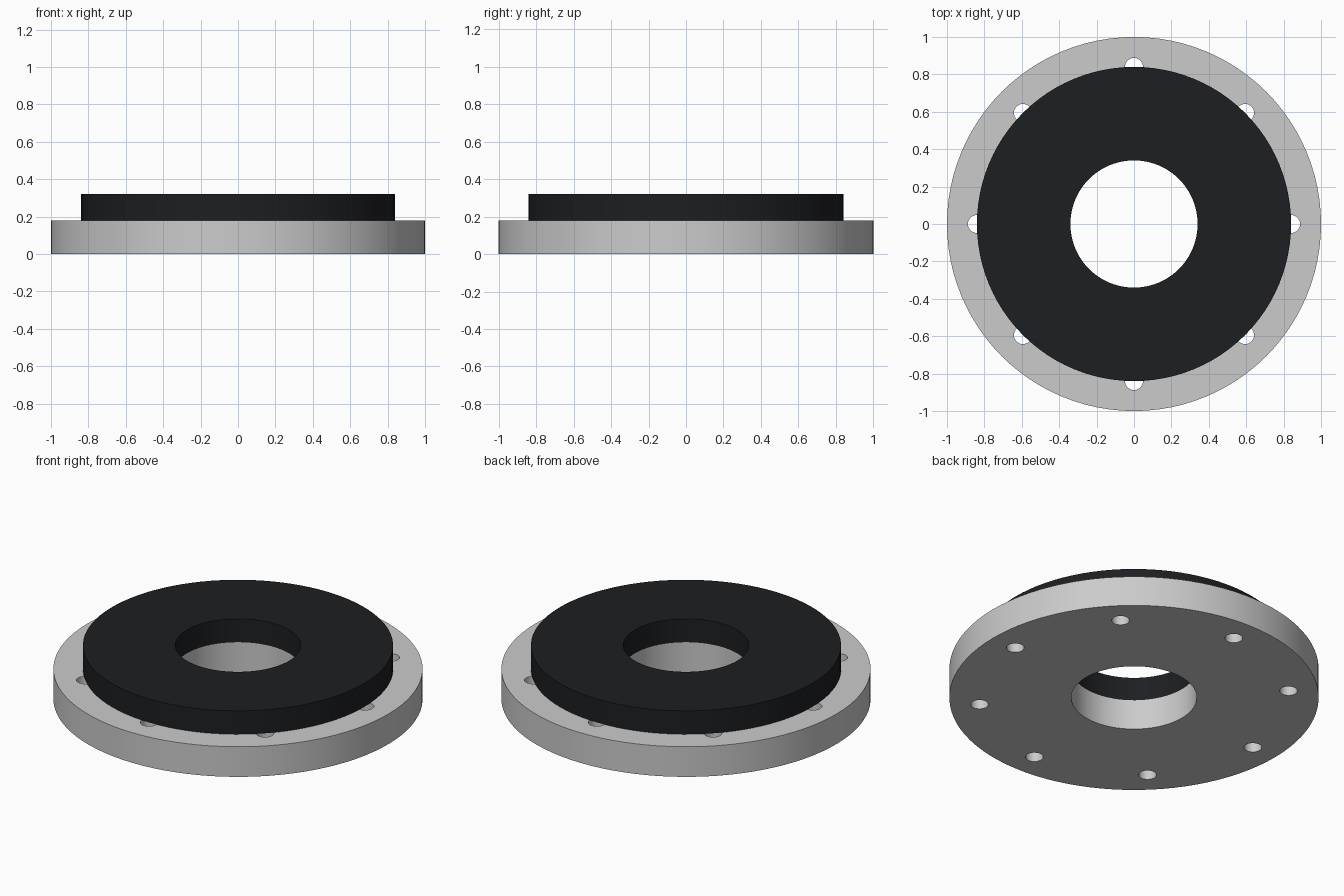
import bpy
import bmesh
from math import cos, sin, pi

if "Cube" in bpy.data.objects:
    bpy.data.objects.remove(bpy.data.objects["Cube"])

SEGMENTS = 96
BORE = 0.34
STEP = 0.18
TOP = 0.32
HOLE_CIRCLE = 0.84
HOLE_RADIUS = 0.048


def ring(name, outer, inner, z0, z1):
    """Solid ring with a rectangular section."""
    bm = bmesh.new()
    section = [(inner, z0), (outer, z0), (outer, z1), (inner, z1)]
    loops = []
    for i in range(SEGMENTS):
        a = 2 * pi * i / SEGMENTS
        loops.append([bm.verts.new((r * cos(a), r * sin(a), z)) for r, z in section])
    for i in range(SEGMENTS):
        a, b = loops[i], loops[(i + 1) % SEGMENTS]
        for j in range(4):
            k = (j + 1) % 4
            bm.faces.new((a[j], b[j], b[k], a[k]))
    bmesh.ops.recalc_face_normals(bm, faces=bm.faces)
    mesh = bpy.data.meshes.new(name)
    bm.to_mesh(mesh)
    bm.free()
    obj = bpy.data.objects.new(name, mesh)
    bpy.context.collection.objects.link(obj)
    return obj


def smooth(obj):
    bpy.ops.object.select_all(action='DESELECT')
    obj.select_set(True)
    bpy.context.view_layer.objects.active = obj
    bpy.ops.object.shade_smooth_by_angle()


# Flange plate
flange = ring("flange_plate", 1.0, BORE, 0, STEP)

# Eight bolt holes cut in one pass
bm = bmesh.new()
for i in range(8):
    a = 2 * pi * i / 8
    made = bmesh.ops.create_cone(bm, cap_ends=True, segments=32,
                                 radius1=HOLE_RADIUS, radius2=HOLE_RADIUS, depth=0.6)
    bmesh.ops.translate(bm, verts=made["verts"],
                        vec=(HOLE_CIRCLE * cos(a), HOLE_CIRCLE * sin(a), 0.1))
cut_mesh = bpy.data.meshes.new("bolt_hole_cutter")
bm.to_mesh(cut_mesh)
bm.free()
cutter = bpy.data.objects.new("bolt_hole_cutter", cut_mesh)
bpy.context.collection.objects.link(cutter)
cutter.hide_render = True

cut = flange.modifiers.new("bolt_holes", 'BOOLEAN')
cut.operation = 'DIFFERENCE'
cut.solver = 'EXACT'
cut.object = cutter
bpy.context.view_layer.objects.active = flange
bpy.ops.object.modifier_apply(modifier=cut.name)
bpy.data.objects.remove(cutter)
smooth(flange)

# Black raised ring
black = bpy.data.materials.new("black_rubber")
black.diffuse_color = (0.012, 0.013, 0.015, 1)
black.use_nodes = True
black.node_tree.nodes["Principled BSDF"].inputs["Base Color"].default_value = black.diffuse_color
raised = ring("raised_ring", HOLE_CIRCLE, BORE, STEP, TOP)
raised.data.materials.append(black)
smooth(raised)
